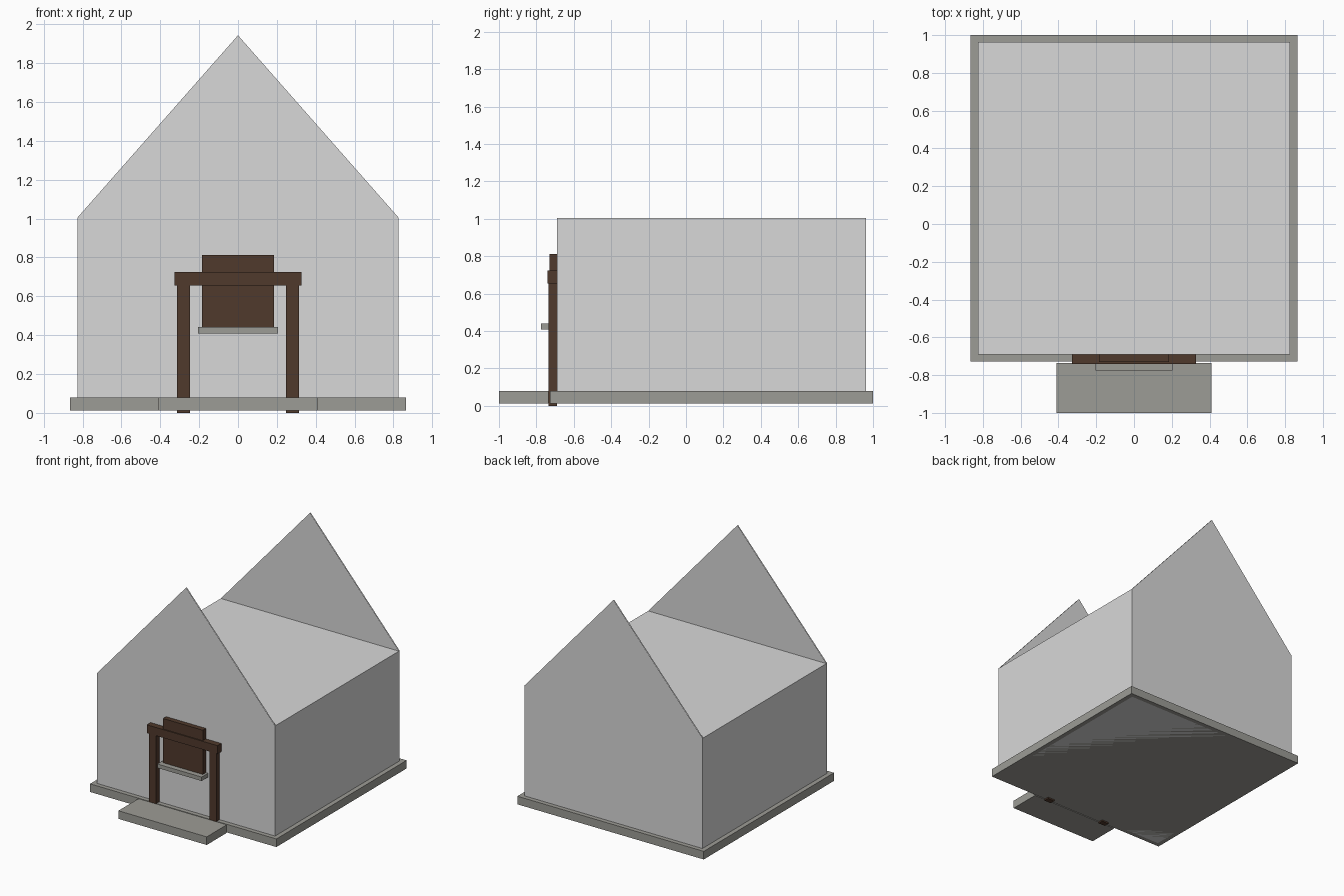
import bpy, bmesh

if "Cube" in bpy.data.objects:
    bpy.data.objects.remove(bpy.data.objects["Cube"])


def material(name, rgb):
    m = bpy.data.materials.new(name)
    m.diffuse_color = (*rgb, 1.0)
    m.use_nodes = True
    m.node_tree.nodes["Principled BSDF"].inputs["Base Color"].default_value = m.diffuse_color
    return m


PLASTER = material("light grey plaster", (0.69, 0.69, 0.69))
STONE = material("grey stone", (0.335, 0.332, 0.303))
WOOD = material("dark brown wood", (0.079, 0.041, 0.025))


def finish(name, bm, mat):
    me = bpy.data.meshes.new(name)
    bm.to_mesh(me)
    bm.free()
    me.materials.append(mat)
    ob = bpy.data.objects.new(name, me)
    bpy.context.collection.objects.link(ob)
    return ob


def box(name, x, y, z, mat):
    """Box from (min, max) ranges on each axis."""
    bm = bmesh.new()
    bmesh.ops.create_cube(bm, size=1)
    for v in bm.verts:
        for i, (lo, hi) in enumerate((x, y, z)):
            v.co[i] = hi if v.co[i] > 0 else lo
    return finish(name, bm, mat)


HALF, FRONT, BACK, EAVES, RIDGE = 0.827, -0.69, 0.963, 1.004, 1.943
GROUND = 0.012

# House walls with a flat ceiling, on a stone plinth sharing the same underside
box("house_body", (-HALF, HALF), (FRONT, BACK), (GROUND, EAVES), PLASTER)
box("plinth", (-0.865, 0.865), (-0.727, 1.0), (GROUND, 0.08), STONE)
box("door_step", (-0.41, 0.41), (-1.0, -0.735), (GROUND, 0.08), STONE)

# Thin triangular gables (outer and inner skin), no roof between them
for name, y, inward in (("front_gable", FRONT, 0.01), ("back_gable", BACK, -0.01)):
    bm = bmesh.new()
    for yy, faces_front in ((y, inward > 0), (y + inward, inward < 0)):
        pts = [(-HALF, yy, EAVES), (HALF, yy, EAVES), (0, yy, RIDGE)]
        if not faces_front:
            pts.reverse()
        bm.faces.new([bm.verts.new(p) for p in pts])
    finish(name, bm, PLASTER)

# Door frame: two posts and a lintel
for side, s in (("left", -1), ("right", 1)):
    box(side + "_door_post", sorted((s * 0.248, s * 0.313)),
        (-0.735, FRONT), (0.0, 0.66), WOOD)
box("door_lintel", (-0.328, 0.328), (-0.74, FRONT), (0.655, 0.724), WOOD)

# Shutter panel with a stone sill under it
box("window_panel", (-0.185, 0.185), (-0.731, FRONT), (0.441, 0.812), WOOD)
box("window_sill", (-0.205, 0.205), (-0.775, FRONT), (0.408, 0.441), STONE)
